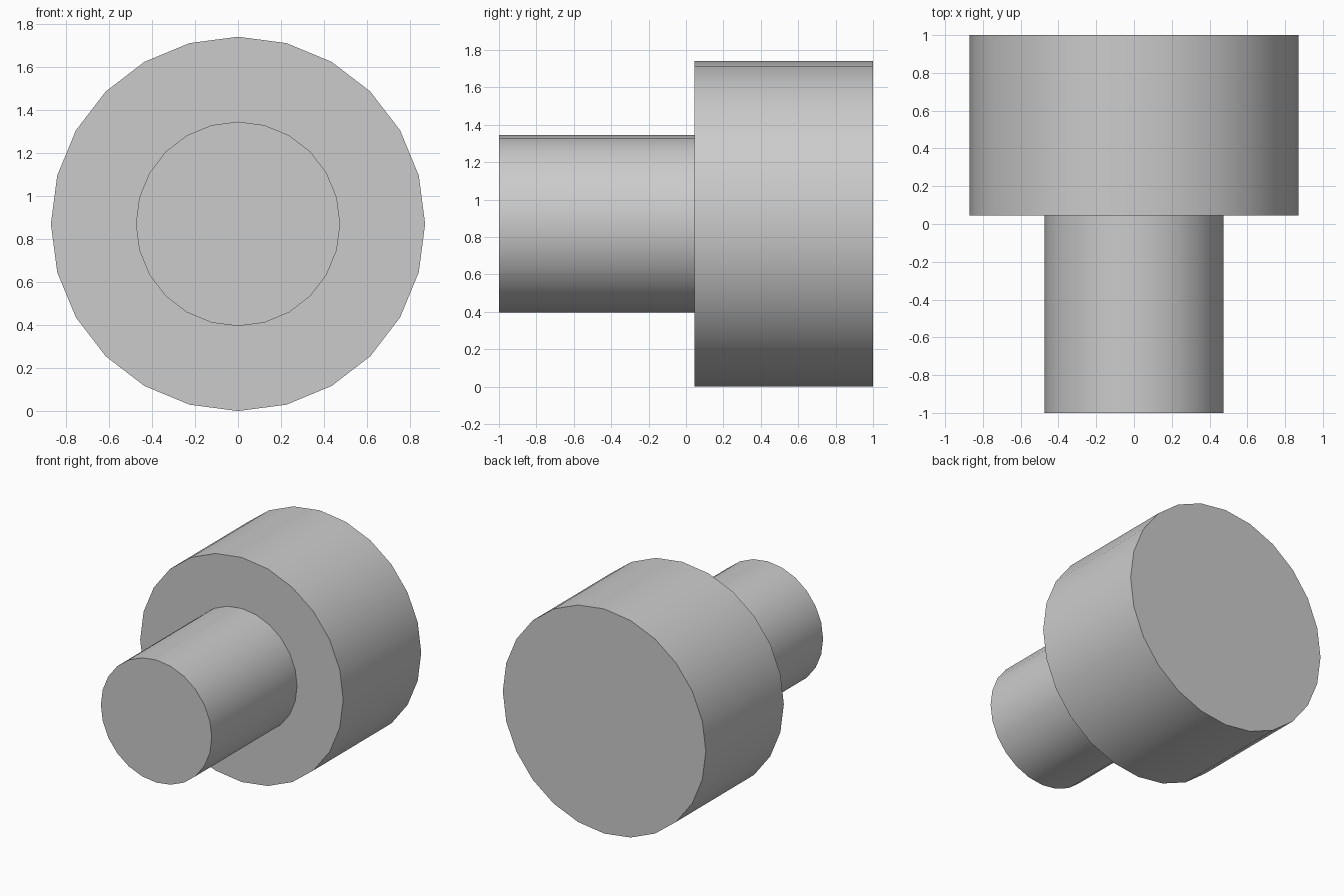
import bpy
import math

cube = bpy.data.objects.get("Cube")
if cube:
    bpy.data.objects.remove(cube, do_unlink=True)

# Plain grey material
grey = bpy.data.materials.new("light_grey")
grey.use_nodes = True
colour = (0.6, 0.6, 0.6, 1)
grey.diffuse_color = colour
grey.node_tree.nodes["Principled BSDF"].inputs["Base Color"].default_value = colour

SIDES = 24
AXIS_Z = 0.87


def bar(name, radius, front, back):
    """Round bar lying along y, between the front and back planes."""
    bpy.ops.mesh.primitive_cylinder_add(
        vertices=SIDES, radius=radius, depth=back - front,
        location=(0, (front + back) / 2, AXIS_Z),
        rotation=(math.pi / 2, 0, 0))
    obj = bpy.context.object
    obj.name = name
    obj.data.materials.append(grey)
    bpy.ops.object.transform_apply(location=False, rotation=True, scale=True)
    bpy.ops.object.shade_smooth_by_angle(angle=math.radians(30))
    return obj


# Wide head at the back, narrow shaft at the front
bar("head", 0.87, 0.045, 1.0)
bar("shaft", 0.475, -1.0, 0.045)
